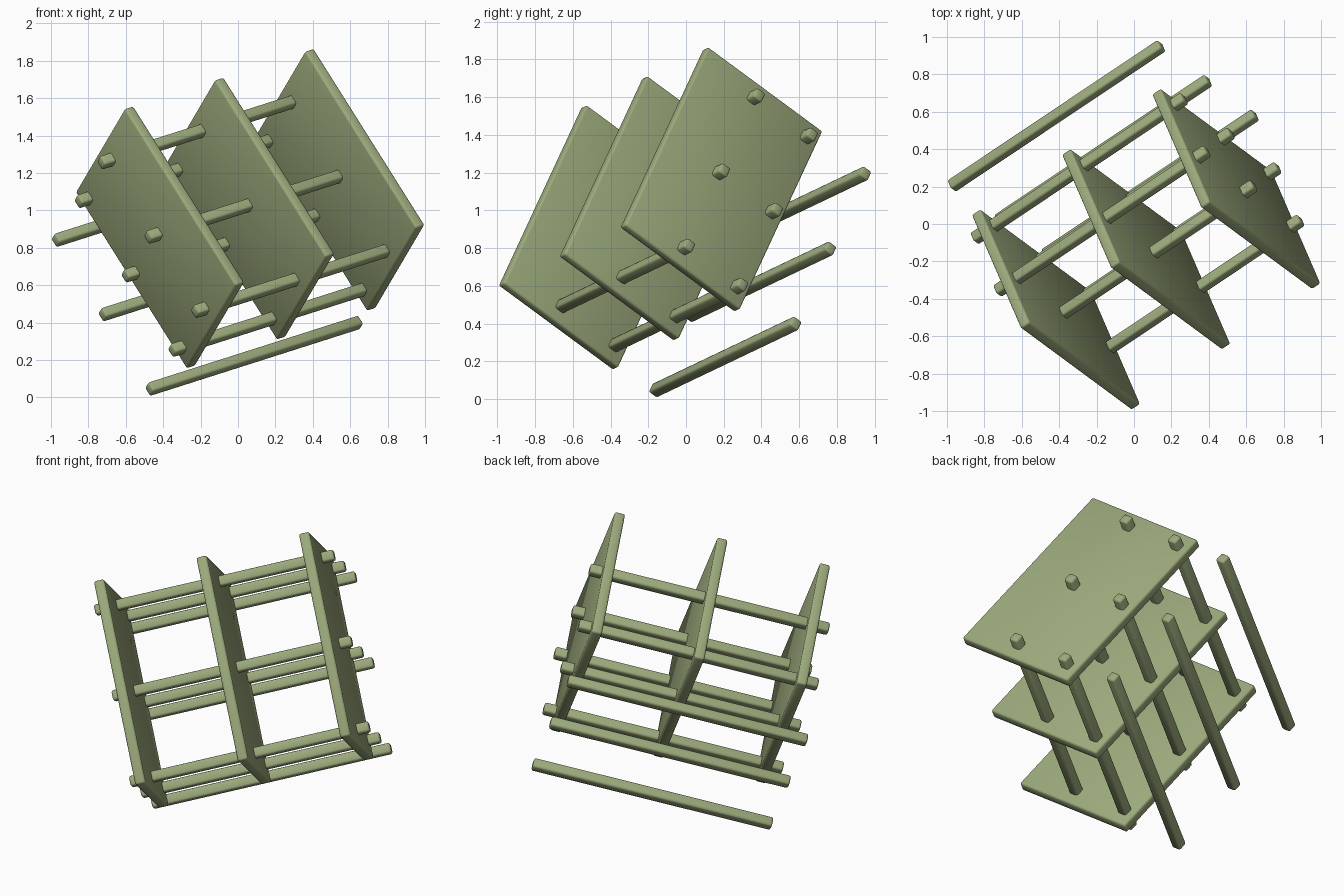
import bpy
from mathutils import Matrix, Vector

if "Cube" in bpy.data.objects:
    bpy.data.objects.remove(bpy.data.objects["Cube"], do_unlink=True)

green = bpy.data.materials.new("olive green")
green.use_nodes = True
colour = (0.33, 0.40, 0.20, 1)
green.diffuse_color = colour
green.node_tree.nodes["Principled BSDF"].inputs["Base Color"].default_value = colour

# Tilted frame: rods run along "axis", boards span "length" and "depth"
axis = Vector((0.803, 0.537, 0.256)).normalized()
length = Vector((0.49, -0.37, -0.79))
length = (length - axis * length.dot(axis)).normalized()
depth = axis.cross(length)
if depth.y < 0:
    depth.negate()
    length_dir = -length
else:
    length_dir = length
centre = Vector((0.065, -0.135, 1.01))
frame = Matrix((axis, length_dir, depth)).transposed().to_4x4()


def bar(name, size, offset):
    """Soft-edged box, placed in the tilted frame."""
    bpy.ops.mesh.primitive_cube_add(size=1)
    ob = bpy.context.object
    ob.name = name
    ob.data.transform(Matrix.Diagonal((*size, 1)))
    ob.data.materials.append(green)
    bevel = ob.modifiers.new("soft edges", "BEVEL")
    bevel.width = 0.012
    bevel.segments = 2
    bpy.ops.object.shade_smooth()
    ob.matrix_world = Matrix.Translation(centre) @ frame @ Matrix.Translation(offset)


# Three parallel boards
for i, name in enumerate(("near", "middle", "far")):
    bar(name + "_board", (0.06, 1.2, 0.8), ((i - 1) * 0.6, 0, 0))

# Three rows of three rods, the last rod of each row clear of the boards
for row, name in enumerate(("upper", "middle", "lower")):
    for col in range(3):
        bar(f"{name}_rod_{col + 1}", (1.4, 0.06, 0.06),
            (0, (row - 1) * 0.505, 0.325 + (col - 1) * 0.37))
